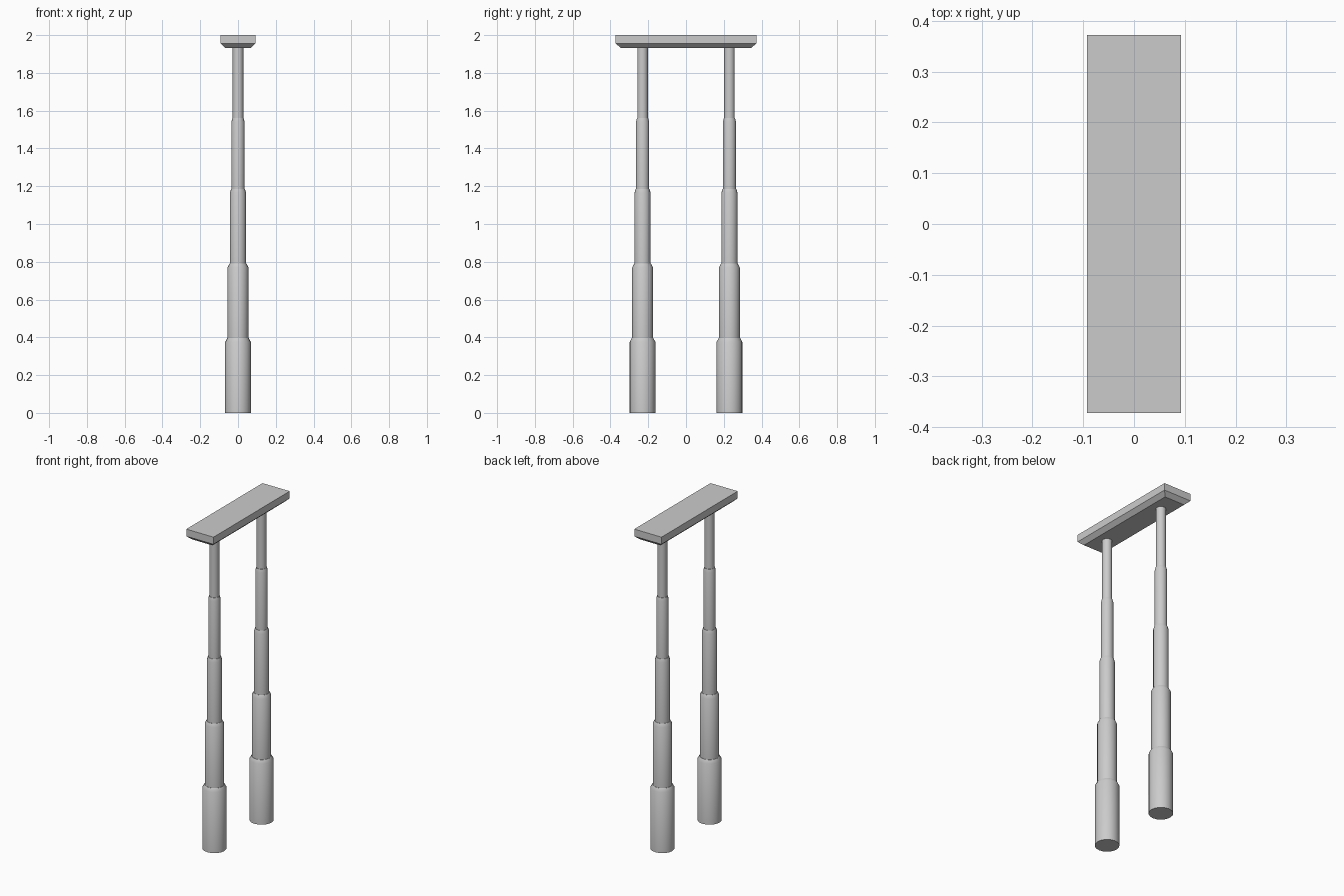
import bpy, bmesh, math

if "Cube" in bpy.data.objects:
    bpy.data.objects.remove(bpy.data.objects["Cube"])

SIDES = 16


def make_object(name, bm):
    bmesh.ops.recalc_face_normals(bm, faces=bm.faces)
    mesh = bpy.data.meshes.new(name)
    bm.to_mesh(mesh)
    bm.free()
    obj = bpy.data.objects.new(name, mesh)
    bpy.context.collection.objects.link(obj)
    bpy.ops.object.select_all(action='DESELECT')
    obj.select_set(True)
    bpy.context.view_layer.objects.active = obj
    bpy.ops.object.shade_smooth_by_angle(angle=math.radians(30))
    return obj


def stack_rings(bm, rings):
    """Bridge a stack of vertex rings and cap both ends."""
    loops = [[bm.verts.new(p) for p in ring] for ring in rings]
    for a, b in zip(loops, loops[1:]):
        n = len(a)
        for i in range(n):
            j = (i + 1) % n
            bm.faces.new((a[i], a[j], b[j], b[i]))
    bm.faces.new(loops[0][::-1])
    bm.faces.new(loops[-1])


def circle(r, y, z):
    step = math.tau / SIDES
    return [(r * math.cos(i * step), y + r * math.sin(i * step), z)
            for i in range(SIDES)]


def rectangle(hx, hy, z):
    return [(-hx, -hy, z), (hx, -hy, z), (hx, hy, z), (-hx, hy, z)]


# Telescoping legs: radius of each stage and the height where its shoulder starts
stages = [(0.068, 0.376), (0.055, 0.77), (0.043, 1.165), (0.035, 1.54), (0.028, 1.935)]
profile = [(stages[0][0], 0.0)]
for (r, z), (r_next, _) in zip(stages, stages[1:]):
    profile += [(r, z), (r_next + 0.002, z + 0.02), (r_next, z + 0.02)]
profile.append(stages[-1])

for name, y in (("front_telescopic_leg", -0.23), ("rear_telescopic_leg", 0.23)):
    bm = bmesh.new()
    stack_rings(bm, [circle(r, y, z) for r, z in profile])
    make_object(name, bm)

# Top plate with a chamfered underside
bm = bmesh.new()
stack_rings(bm, [rectangle(0.068, 0.347, 1.933),
                 rectangle(0.093, 0.372, 1.956),
                 rectangle(0.093, 0.372, 2.0)])
make_object("top_plate", bm)
